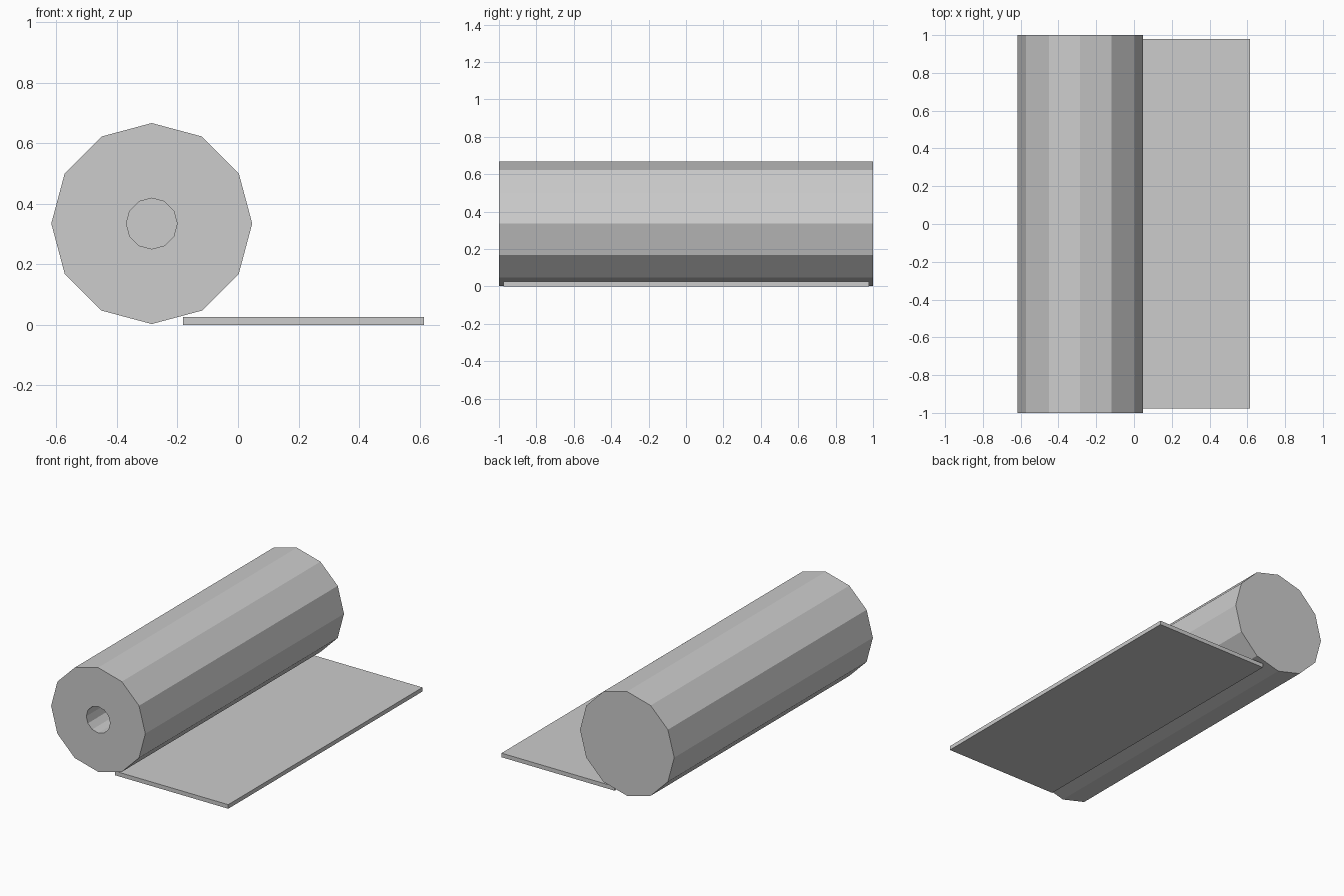
import bpy, bmesh, math
from mathutils import Vector

if "Cube" in bpy.data.objects:
    bpy.data.objects.remove(bpy.data.objects["Cube"])

grey = bpy.data.materials.new("light_grey")
grey.diffuse_color = (0.604, 0.604, 0.604, 1)
grey.use_nodes = True
grey.node_tree.nodes["Principled BSDF"].inputs["Base Color"].default_value = grey.diffuse_color


def finish(name, bm):
    bmesh.ops.recalc_face_normals(bm, faces=bm.faces)
    mesh = bpy.data.meshes.new(name)
    bm.to_mesh(mesh)
    bm.free()
    mesh.materials.append(grey)
    obj = bpy.data.objects.new(name, mesh)
    bpy.context.collection.objects.link(obj)
    return obj


SIDES = 12
CX, CZ = -0.285, 0.335


def ring(bm, radius, y):
    return [bm.verts.new((CX + radius * math.cos(2 * math.pi * i / SIDES), y,
                          CZ + radius * math.sin(2 * math.pi * i / SIDES)))
            for i in range(SIDES)]


# Roll: twelve-sided, closed back, blind core hole in the front
bm = bmesh.new()
rings = [ring(bm, r, y) for r, y in
         ((0.332, 1.0), (0.332, -1.0), (0.084, -1.0), (0.084, -0.6))]
for a, b in zip(rings, rings[1:]):
    for i in range(SIDES):
        j = (i + 1) % SIDES
        bm.faces.new((a[i], a[j], b[j], b[i]))
bm.faces.new(rings[0])
bm.faces.new(rings[-1])
finish("roll", bm)

# Unrolled flat sheet lying on the ground
bm = bmesh.new()
bmesh.ops.create_cube(bm, size=1)
bmesh.ops.scale(bm, vec=Vector((0.797, 1.955, 0.026)), verts=bm.verts)
bmesh.ops.translate(bm, vec=Vector((0.2165, 0.001, 0.013)), verts=bm.verts)
finish("flat_sheet", bm)
